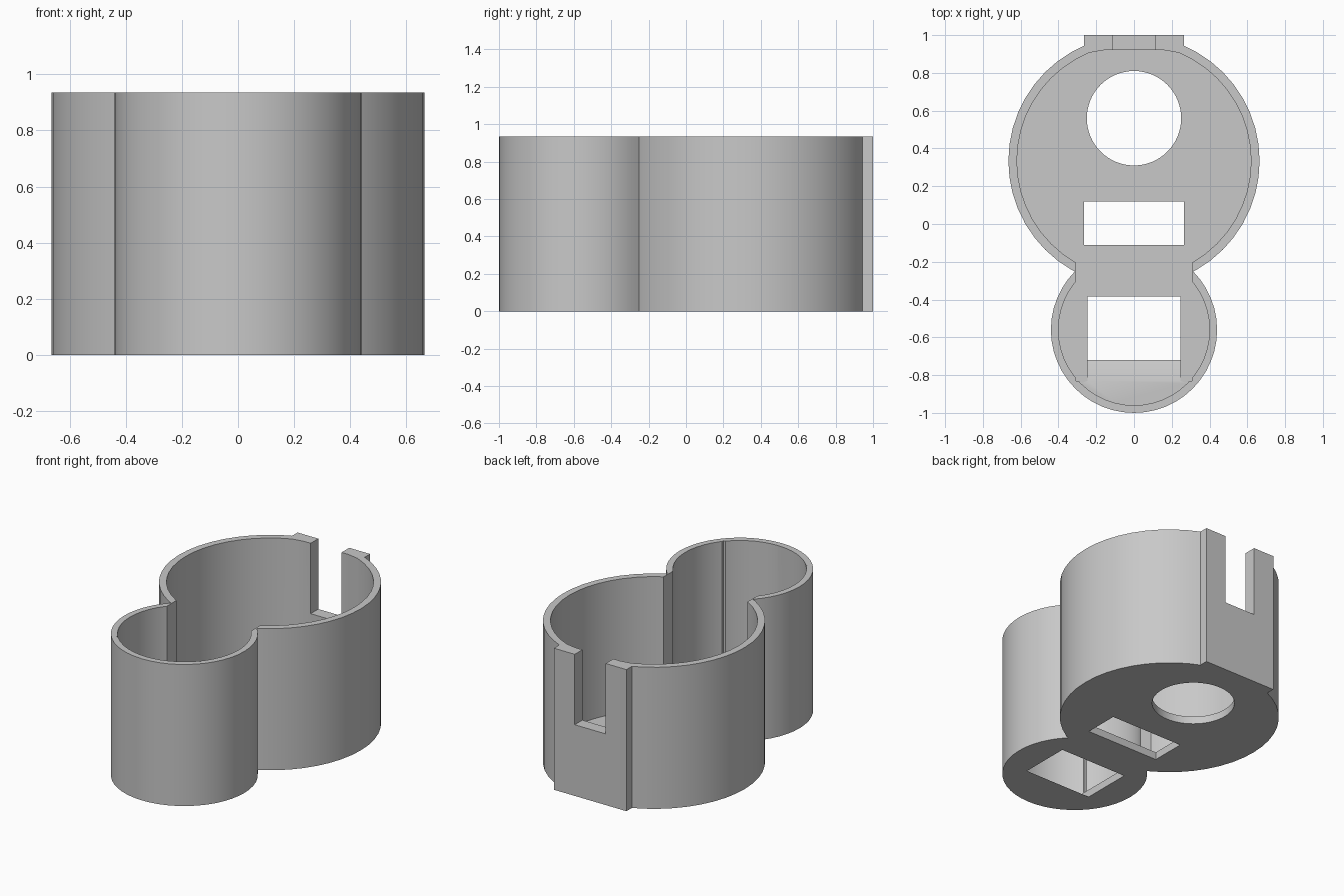
import bpy, bmesh, math

cube = bpy.data.objects.get("Cube")
if cube:
    bpy.data.objects.remove(cube, do_unlink=True)

HEIGHT, FLOOR = 0.935, 0.05
BIG_Y, SMALL_Y = 0.334, -0.56

grey = bpy.data.materials.new("plain grey")
grey.use_nodes = True
grey.diffuse_color = (0.58, 0.58, 0.58, 1)
grey.node_tree.nodes["Principled BSDF"].inputs["Base Color"].default_value = grey.diffuse_color


def ring(cy, r, n=48, y_max=9.0):
    """Circle outline centred on x = 0, optionally flattened at y_max."""
    angles = [2 * math.pi * i / n for i in range(n)]
    return [(r * math.cos(a), min(cy + r * math.sin(a), y_max)) for a in angles]


def rect(half, y0, y1):
    return [(-half, y0), (half, y0), (half, y1), (-half, y1)]


def prism(name, base, z0, z1, top=None):
    """Solid between a base outline and a matching top outline."""
    bm = bmesh.new()
    low = [bm.verts.new((x, y, z0)) for x, y in base]
    high = [bm.verts.new((x, y, z1)) for x, y in (top or base)]
    bm.faces.new(low[::-1])
    bm.faces.new(high)
    n = len(low)
    for i in range(n):
        j = (i + 1) % n
        bm.faces.new((low[i], low[j], high[j], high[i]))
    mesh = bpy.data.meshes.new(name)
    bm.to_mesh(mesh)
    bm.free()
    mesh.materials.append(grey)
    obj = bpy.data.objects.new(name, mesh)
    bpy.context.collection.objects.link(obj)
    return obj


def combine(target, tool, operation):
    mod = target.modifiers.new(tool.name, "BOOLEAN")
    mod.operation, mod.solver, mod.object = operation, "EXACT", tool
    bpy.context.view_layer.objects.active = target
    bpy.ops.object.modifier_apply(modifier=mod.name)
    bpy.data.objects.remove(tool, do_unlink=True)


# Outer shell: two round chambers and a flat back plate
housing = prism("housing", ring(BIG_Y, 0.665), 0, HEIGHT)
combine(housing, prism("small_chamber", ring(SMALL_Y, 0.44), 0, HEIGHT), "UNION")
combine(housing, prism("back_plate", rect(0.265, 0.8, 1.0), 0, HEIGHT), "UNION")

# Hollow inside with a passage between the chambers
for name, outline in (
    ("big_cavity", ring(BIG_Y, 0.62, y_max=0.92)),
    ("small_cavity", ring(SMALL_Y, 0.4)),
    ("passage", rect(0.307, -0.83, 0.0)),
):
    combine(housing, prism(name, outline, FLOOR, HEIGHT + 0.1), "DIFFERENCE")

# Slot in the back plate
combine(housing, prism("back_slot", rect(0.113, 0.8, 1.1), 0.47, HEIGHT + 0.1), "DIFFERENCE")

# Floor openings
combine(housing, prism("round_hole", ring(0.56, 0.25, 64), -0.1, 0.1), "DIFFERENCE")
combine(housing, prism("middle_hole", rect(0.265, -0.11, 0.12), -0.1, 0.1), "DIFFERENCE")

# Front opening has a sloped front edge
slope = 0.11 / FLOOR
z0, z1 = -0.02, FLOOR + 0.005
combine(housing, prism("front_hole", rect(0.245, -0.72 - slope * z0, -0.385), z0, z1,
                       rect(0.245, -0.72 - slope * z1, -0.385)), "DIFFERENCE")

bpy.ops.object.select_all(action="DESELECT")
housing.select_set(True)
bpy.context.view_layer.objects.active = housing
bpy.ops.object.shade_smooth_by_angle(angle=math.radians(25))
